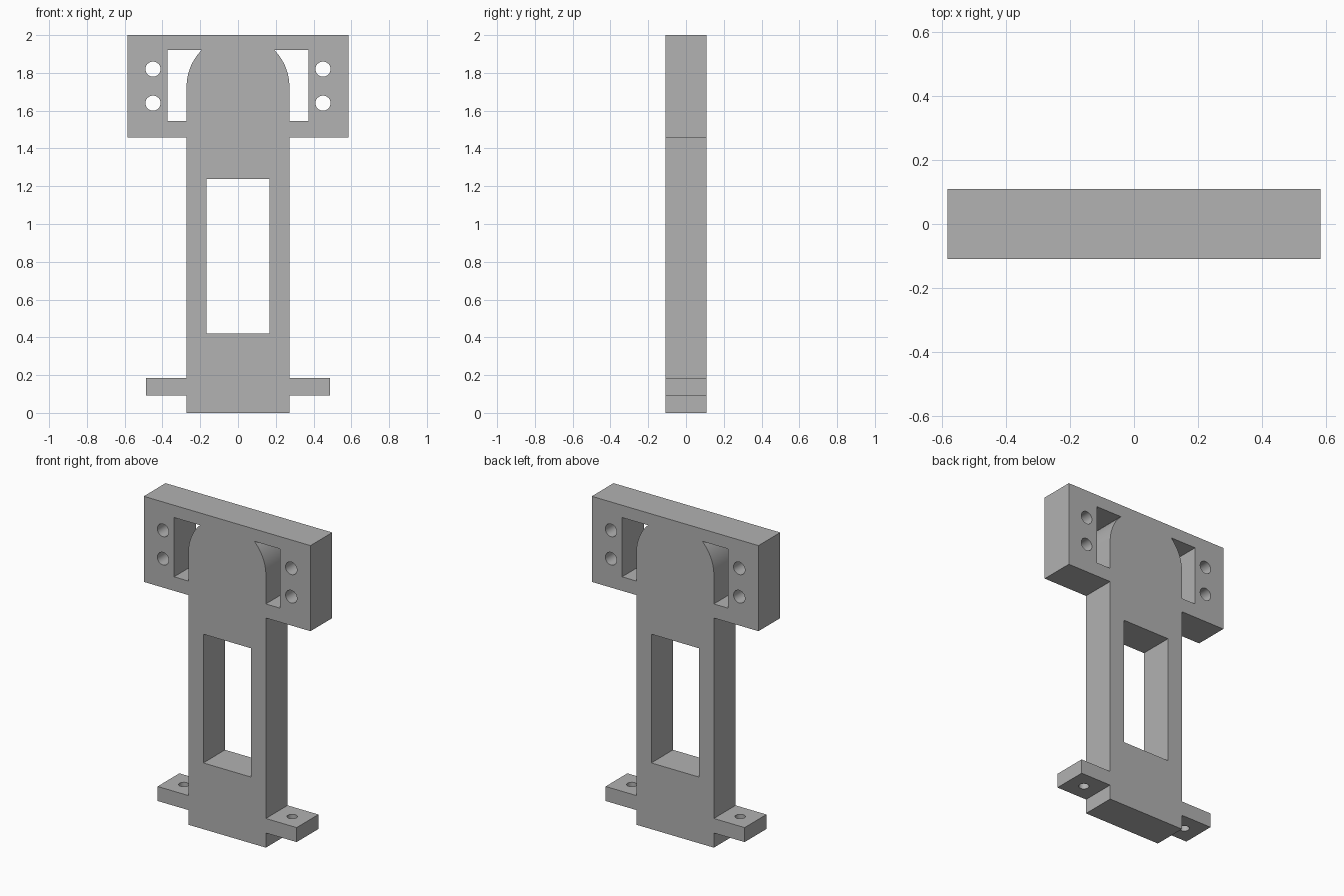
import bpy, bmesh, math
from mathutils import Matrix

cube = bpy.data.objects.get("Cube")
if cube:
    bpy.data.objects.remove(cube, do_unlink=True)

DEPTH = 0.218        # plate thickness
HALF_WIDTH = 0.272   # half width of the stem
TOP = 2.0

grey = bpy.data.materials.new("plain grey")
grey.use_nodes = True
colour = (0.445, 0.445, 0.445, 1)
grey.diffuse_color = colour
grey.node_tree.nodes["Principled BSDF"].inputs["Base Color"].default_value = colour


def new_object(name, bm):
    bmesh.ops.recalc_face_normals(bm, faces=bm.faces)
    mesh = bpy.data.meshes.new(name)
    bm.to_mesh(mesh)
    bm.free()
    mesh.materials.append(grey)
    obj = bpy.data.objects.new(name, mesh)
    bpy.context.collection.objects.link(obj)
    return obj


def prism(name, outline, depth):
    """Extrude an x-z outline along y, centred on y = 0."""
    bm = bmesh.new()
    face = bm.faces.new([bm.verts.new((x, -depth / 2, z)) for x, z in outline])
    new = bmesh.ops.extrude_face_region(bm, geom=[face])["geom"]
    verts = [v for v in new if isinstance(v, bmesh.types.BMVert)]
    bmesh.ops.translate(bm, verts=verts, vec=(0, depth, 0))
    return new_object(name, bm)


def cylinder(name, location, radius, length, along_y):
    bm = bmesh.new()
    turn = Matrix.Rotation(math.pi / 2 if along_y else 0, 4, "X")
    bmesh.ops.create_cone(bm, cap_ends=True, segments=40, radius1=radius, radius2=radius,
                          depth=length, matrix=Matrix.Translation(location) @ turn)
    return new_object(name, bm)


# Bracket plate: stem, side tabs and wide head in one mirrored outline
right_side = [(HALF_WIDTH, 0), (HALF_WIDTH, 0.093), (0.488, 0.093), (0.488, 0.185),
              (HALF_WIDTH, 0.185), (HALF_WIDTH, 1.457), (0.585, 1.457), (0.585, TOP)]
outline = right_side + [(-x, z) for x, z in reversed(right_side)]
bracket = prism("bracket_plate", outline, DEPTH)

# Window through the stem
cutters = [prism("window_cutter", [(-0.167, 0.42), (0.167, 0.42), (0.167, 1.237), (-0.167, 1.237)], 0.5)]

# Head slots, whose inner edge follows a round arch
slot_low, slot_high, slot_outer = 1.546, 1.922, 0.372
arch_z = TOP - HALF_WIDTH
end_angle = math.asin((slot_high - arch_z) / HALF_WIDTH)
arc = [(HALF_WIDTH * math.cos(end_angle * i / 16), arch_z + HALF_WIDTH * math.sin(end_angle * i / 16))
       for i in range(17)]
slot = [(slot_outer, slot_high), (slot_outer, slot_low), (HALF_WIDTH, slot_low)] + arc

for side in (-1, 1):
    cutters.append(prism("slot_cutter", [(side * x, z) for x, z in slot], 0.5))
    # Bolt holes in the head and a screw hole in the tab
    for z in (1.64, 1.82):
        cutters.append(cylinder("bolt_hole_cutter", (side * 0.45, 0, z), 0.04, 0.5, True))
    cutters.append(cylinder("tab_hole_cutter", (side * 0.38, 0, 0.139), 0.03, 0.2, False))

bpy.ops.object.select_all(action="DESELECT")
bracket.select_set(True)
bpy.context.view_layer.objects.active = bracket
for cutter in cutters:
    cutter.hide_render = True
    cut = bracket.modifiers.new("cut", "BOOLEAN")
    cut.operation = "DIFFERENCE"
    cut.solver = "EXACT"
    cut.object = cutter
    bpy.ops.object.modifier_apply(modifier=cut.name)
    bpy.data.objects.remove(cutter, do_unlink=True)

bpy.ops.object.shade_smooth_by_angle(angle=math.radians(30))
